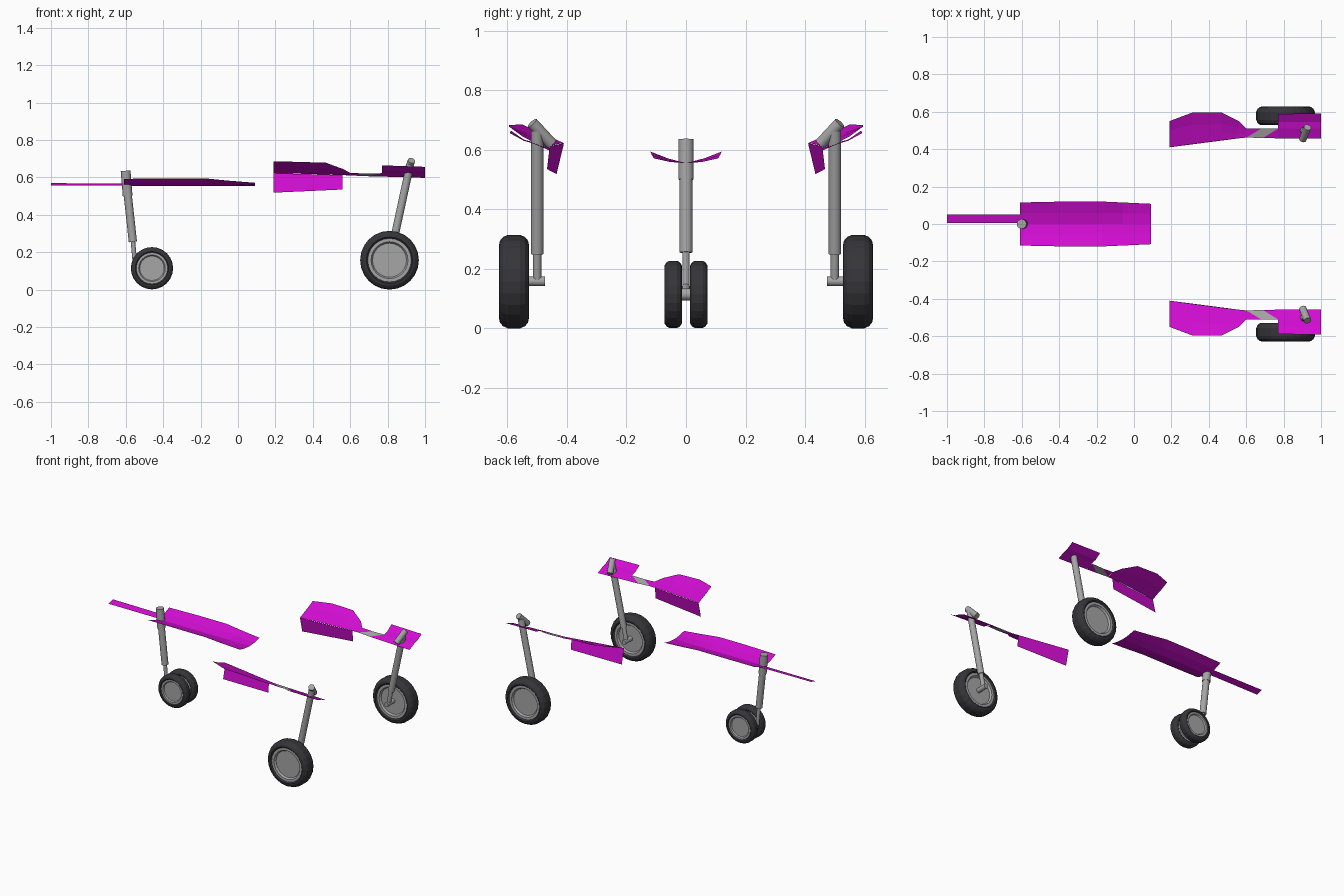
import bpy, bmesh, math
from mathutils import Vector

cube = bpy.data.objects.get("Cube")
if cube:
    bpy.data.objects.remove(cube)


def material(name, rgb):
    m = bpy.data.materials.new(name)
    m.use_nodes = True
    m.diffuse_color = (*rgb, 1)
    m.node_tree.nodes["Principled BSDF"].inputs["Base Color"].default_value = (*rgb, 1)
    return m


MAGENTA = material("magenta_panel", (0.65, 0.004, 0.65))
GREY = material("grey_metal", (0.38, 0.38, 0.38))
RUBBER = material("dark_rubber", (0.036, 0.036, 0.042))


def finish(name, bm, mat, smooth=False):
    mesh = bpy.data.meshes.new(name)
    bm.to_mesh(mesh)
    bm.free()
    mesh.materials.append(mat)
    ob = bpy.data.objects.new(name, mesh)
    bpy.context.collection.objects.link(ob)
    if smooth:
        bpy.ops.object.select_all(action="DESELECT")
        ob.select_set(True)
        bpy.context.view_layer.objects.active = ob
        bpy.ops.object.shade_smooth_by_angle(angle=math.radians(35))
    return ob


def rod(name, a, b, radius, segments=16):
    """Cylinder between two points."""
    a, b = Vector(a), Vector(b)
    axis = b - a
    bm = bmesh.new()
    bmesh.ops.create_cone(bm, cap_ends=True, segments=segments, radius1=radius,
                          radius2=radius, depth=axis.length)
    matrix = axis.to_track_quat("Z", "Y").to_matrix().to_4x4()
    matrix.translation = (a + b) / 2
    bm.transform(matrix)
    return finish(name, bm, GREY, True)


def lathe(name, profile, centre, mat, segments=24):
    """Revolve (radius, offset) pairs about the y axis."""
    bm = bmesh.new()
    verts = [bm.verts.new((0, y, r)) for r, y in profile]
    edges = [bm.edges.new(pair) for pair in zip(verts, verts[1:])]
    bmesh.ops.spin(bm, geom=verts + edges, cent=(0, 0, 0), axis=(0, 1, 0),
                   angle=math.tau, steps=segments)
    bmesh.ops.remove_doubles(bm, verts=bm.verts, dist=0.0005)
    bmesh.ops.recalc_face_normals(bm, faces=bm.faces)
    bmesh.ops.translate(bm, verts=bm.verts, vec=centre)
    return finish(name, bm, mat)


def wheel(name, centre, r, w):
    """Rounded tyre with a dished hub, w is the half width."""
    half = [(0.73, 0.85), (0.78, 1), (0.86, 0.95), (0.94, 0.74), (0.985, 0.42)]
    tyre = half + [(a, -b) for a, b in reversed(half)]
    dish = [(0, 0.6), (0.57, 0.6), (0.62, 0.85), (0.73, 0.85)]
    hub = dish + [(a, -b) for a, b in reversed(dish)]
    scale = r / 0.985
    lathe(name + "_tyre", [(a * scale, b * w) for a, b in tyre], centre, RUBBER)
    lathe(name + "_hub", [(a * scale, b * w) for a, b in hub], centre, GREY)


def sheet(name, rows, side=1, mat=MAGENTA):
    """Thin panel skinned through rows of points, mirrored when side is -1."""
    bm = bmesh.new()
    grid = [[bm.verts.new((x, y * side, z)) for x, y, z in row] for row in rows]
    for r0, r1 in zip(grid, grid[1:]):
        for i in range(len(r0) - 1):
            loop = [r0[i], r1[i], r1[i + 1], r0[i + 1]]
            bm.faces.new(loop if side > 0 else loop[::-1])
    return finish(name, bm, mat)


def polygon(name, points, side, mat=MAGENTA):
    bm = bmesh.new()
    verts = [bm.verts.new((x, y * side, z)) for x, y, z in points]
    bm.faces.new(verts if side > 0 else verts[::-1])
    return finish(name, bm, mat)


def section(x, pairs):
    return [(x, y, z) for y, z in pairs]


# Nose gear strut and wheels
rod("nose_strut_collar", (-0.601, 0, 0.635), (-0.59, 0, 0.5), 0.026)
rod("nose_strut", (-0.59, 0, 0.51), (-0.562, 0, 0.255), 0.022)
rod("nose_piston", (-0.562, 0, 0.26), (-0.55, 0, 0.13), 0.012)
rod("nose_trailing_arm", (-0.552, 0, 0.14), (-0.46, 0, 0.105), 0.013)
rod("nose_axle", (-0.46, -0.05, 0.114), (-0.46, 0.05, 0.114), 0.02)
for label, side in (("left", 1), ("right", -1)):
    wheel("nose_wheel_" + label, (-0.46, 0.043 * side, 0.114), 0.113, 0.03)

# Shallow V nose door and its narrow forward strip
stations = [(-0.61, 0.115, 0.592), (-0.38, 0.12, 0.594), (-0.17, 0.12, 0.594),
            (-0.06, 0.115, 0.583), (0.09, 0.108, 0.571)]
sheet("nose_door", [section(x, [(-w, z), (-w / 2, (z + 0.555) / 2 - 0.004), (0, 0.555),
                                (w / 2, (z + 0.555) / 2 - 0.004), (w, z)])
                    for x, w, z in stations])
sheet("nose_door_strip", [section(-1, [(0.005, 0.556), (0.052, 0.569)]),
                          section(-0.6, [(0.005, 0.556), (0.052, 0.566)])])

for label, side in (("left", 1), ("right", -1)):
    def at(x, y, z):
        return (x, y * side, z)

    # Main gear strut, axle and wheel
    rod("main_trunnion_" + label, at(0.928, 0.517, 0.69), at(0.902, 0.452, 0.62), 0.02)
    rod("main_strut_" + label, at(0.92, 0.5, 0.665), at(0.83, 0.5, 0.25), 0.021)
    rod("main_piston_" + label, at(0.831, 0.5, 0.26), at(0.81, 0.5, 0.158), 0.014)
    rod("main_axle_" + label, at(0.81, 0.473, 0.158), at(0.81, 0.56, 0.158), 0.016)
    wheel("main_wheel_" + label, at(0.81, 0.578, 0.157), 0.157, 0.05)

    # Curved inner door with a hanging flap
    sheet("inner_door_" + label, [
        section(0.19, [(0.41, 0.622), (0.45, 0.64), (0.50, 0.66), (0.55, 0.685)]),
        section(0.31, [(0.427, 0.62), (0.47, 0.635), (0.53, 0.655), (0.595, 0.683)]),
        section(0.47, [(0.448, 0.615), (0.485, 0.628), (0.535, 0.648), (0.595, 0.678)]),
        section(0.56, [(0.458, 0.612), (0.48, 0.618), (0.515, 0.63), (0.55, 0.645)]),
        section(0.60, [(0.462, 0.61), (0.475, 0.613), (0.49, 0.618), (0.51, 0.624)])], side)
    sheet("door_flap_" + label, [
        [(0.19, 0.435, 0.518), (0.19, 0.41, 0.622)],
        [(0.56, 0.467, 0.535), (0.56, 0.458, 0.612)]], side)

    # Neck between the doors, with a slanted metal plate
    polygon("neck_front_" + label, [(0.60, 0.462, 0.61), (0.68, 0.51, 0.62),
                                    (0.60, 0.51, 0.624)], side)
    polygon("neck_plate_" + label, [(0.60, 0.462, 0.61), (0.69, 0.46, 0.606),
                                    (0.77, 0.51, 0.622), (0.68, 0.51, 0.62)], side, GREY)
    polygon("neck_rear_" + label, [(0.69, 0.46, 0.606), (0.77, 0.458, 0.604),
                                   (0.77, 0.51, 0.622)], side)

    # Stepped outer door
    sheet("outer_door_" + label, [
        section(0.77, [(0.458, 0.604), (0.51, 0.625), (0.545, 0.634), (0.588, 0.664)]),
        section(1.0, [(0.458, 0.597), (0.51, 0.62), (0.545, 0.63), (0.592, 0.656)])], side)
